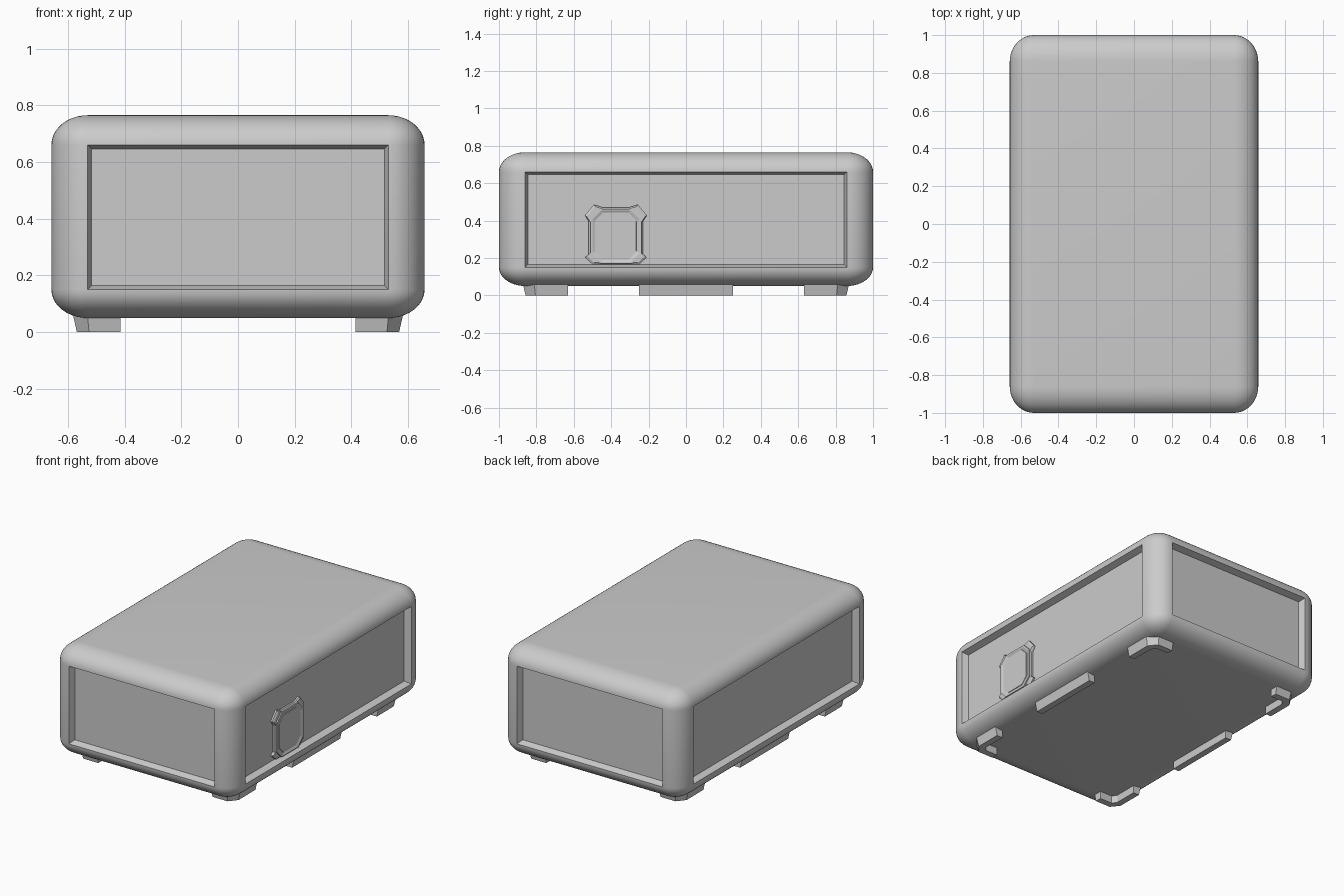
import bpy, bmesh
from math import sin, cos, pi, radians
from mathutils import Vector

if "Cube" in bpy.data.objects:
    bpy.data.objects.remove(bpy.data.objects["Cube"])


def finish(bm, name, smooth=False):
    bmesh.ops.remove_doubles(bm, verts=bm.verts, dist=1e-5)
    bmesh.ops.recalc_face_normals(bm, faces=bm.faces)
    mesh = bpy.data.meshes.new(name)
    bm.to_mesh(mesh)
    bm.free()
    ob = bpy.data.objects.new(name, mesh)
    bpy.context.collection.objects.link(ob)
    if smooth:
        bpy.ops.object.select_all(action='DESELECT')
        ob.select_set(True)
        bpy.context.view_layer.objects.active = ob
        bpy.ops.object.shade_smooth_by_angle(angle=radians(30))
    return ob


def loft(loops):
    """Skin a stack of equal-length loops and cap both ends."""
    bm = bmesh.new()
    rings = [[bm.verts.new(p) for p in loop] for loop in loops]
    n = len(rings[0])
    for a, b in zip(rings, rings[1:]):
        for i in range(n):
            j = (i + 1) % n
            bm.faces.new((a[i], a[j], b[j], b[i]))
    bm.faces.new(rings[0][::-1])
    bm.faces.new(rings[-1])
    return bm


# Rounded casing with a recessed panel on each of the four sides
CX, CY, RX, RY = 0.53, 0.86, 0.128, 0.14
SEG = 10


def body_loop(z, k):
    pts = []
    for q, (sx, sy) in enumerate([(1, 1), (-1, 1), (-1, -1), (1, -1)]):
        for i in range(SEG + 1):
            t = (q + i / SEG) * pi / 2
            pts.append((sx * CX + RX * k * cos(t), sy * CY + RY * k * sin(t), z))
    return pts


angles = [i / SEG * pi / 2 for i in range(SEG + 1)]
loops = [body_loop(0.15 - 0.10 * sin(t), cos(t)) for t in reversed(angles)]
loops += [body_loop(0.66 + 0.105 * sin(t), cos(t)) for t in angles]
bm = loft(loops)
bmesh.ops.remove_doubles(bm, verts=bm.verts, dist=1e-5)
bmesh.ops.recalc_face_normals(bm, faces=bm.faces)
sides = [f for f in bm.faces if abs(f.normal.z) < 0.1 and f.calc_area() > 0.4]
for f in sides:
    bmesh.ops.inset_individual(bm, faces=[f], thickness=0.02, depth=-0.042)
finish(bm, "casing", smooth=True)


# Feet: angled corner brackets and straight middle strips
def foot(name, outline, mx, my):
    def loop(z, d):
        return [(mx * (x - d * ox), my * (y - d * oy), z) for x, y, ox, oy in outline]
    finish(loft([loop(0, 0.012), loop(0.07, -0.004)]), name)


# x, y, and how far each corner tapers inward towards the ground
bracket = [(0.415, 0.87, 0, 1), (0.53, 0.87, 0.4, 1), (0.58, 0.81, 1, 0.4),
           (0.58, 0.63, 1, 0), (0.525, 0.63, 0, 0), (0.525, 0.785, 0, 0),
           (0.505, 0.815, 0, 0), (0.415, 0.815, 0, 0)]
strip = [(0.58, -0.25, 1, 0), (0.58, 0.25, 1, 0), (0.525, 0.25, 0, 0), (0.525, -0.25, 0, 0)]
for mx, sx in ((1, "right"), (-1, "left")):
    for my, sy in ((1, "back"), (-1, "front")):
        foot(f"{sy}_{sx}_foot", bracket, mx, my)
    foot(f"middle_{sx}_foot", strip, mx, 1)


# Socket on the right side: eared frame, raised rim and inner plate
PY, PZ = -0.375, 0.316
half = [(0.07, 0.154), (0.118, 0.169), (0.166, 0.112), (0.145, 0.08),
        (0.145, -0.096), (0.166, -0.113), (0.125, -0.15)]
ears = half + [(-y, z) for y, z in reversed(half)]


def octagon(hy, hz, c):
    q = [(hy - c, hz), (hy, hz - c), (hy, c - hz), (hy - c, -hz)]
    return q + [(-y, z) for y, z in reversed(q)]


def at(x, pts, s=1.0):
    return [(x, PY + y * s, PZ + z * s) for y, z in pts]


finish(loft([at(0.60, ears), at(0.627, ears), at(0.634, ears, 0.94)]), "socket_frame")
outer, inner, plate = octagon(0.136, 0.146, 0.05), octagon(0.126, 0.138, 0.048), octagon(0.112, 0.127, 0.045)
finish(loft([at(0.61, outer), at(0.642, outer), at(0.642, inner), at(0.636, plate)]), "socket_rim")
finish(loft([at(0.62, plate, 0.99), at(0.640, plate, 0.97)]), "socket_plate")
